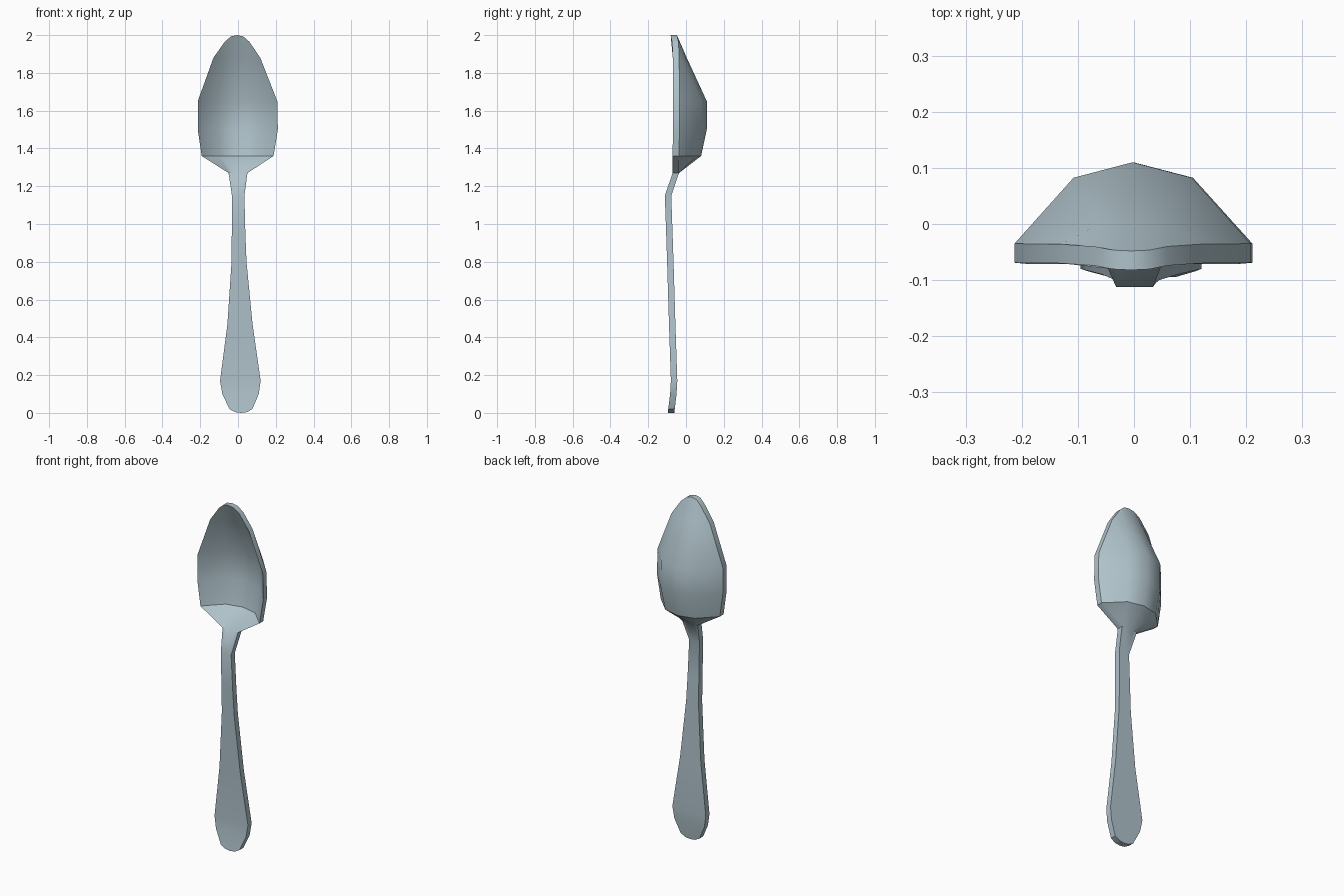
import bpy
import bmesh
import math

cube = bpy.data.objects.get("Cube")
if cube:
    bpy.data.objects.remove(cube, do_unlink=True)

# Blue-grey metal
metal = bpy.data.materials.new("blue grey metal")
metal.use_nodes = True
COLOUR = (0.43, 0.54, 0.59, 1.0)
metal.diffuse_color = COLOUR
metal.node_tree.nodes["Principled BSDF"].inputs["Base Color"].default_value = COLOUR

# Cross-sections from handle end to bowl tip:
# (height, left x, right x, back y at the rim, back y at the middle, middle lift)
SECTIONS = [
    (0.02, -0.045, 0.076, -0.060, -0.062, -0.020),
    (0.10, -0.083, 0.110, -0.050, -0.050, 0),
    (0.17, -0.095, 0.120, -0.046, -0.046, 0),
    (0.47, -0.056, 0.077, -0.056, -0.056, 0),
    (0.80, -0.034, 0.045, -0.066, -0.066, 0),
    (0.95, -0.033, 0.039, -0.071, -0.071, 0),
    (1.15, -0.032, 0.034, -0.078, -0.078, 0),
    (1.27, -0.050, 0.050, -0.037, -0.037, 0),
    (1.36, -0.192, 0.188, -0.037, 0.080, 0),
    (1.50, -0.213, 0.211, -0.035, 0.110, 0),
    (1.65, -0.213, 0.208, -0.035, 0.110, 0),
    (1.88, -0.130, 0.118, -0.036, 0.004, 0),
    (1.965, -0.070, 0.060, -0.040, -0.048, 0.035),
]
# Position across the section, and how much of the bowl depth it reaches
ACROSS = [(0.0, 0.0), (0.25, 0.81), (0.5, 1.0), (0.75, 0.81), (1.0, 0.0)]
THICKNESS = 0.034


def layer(bm, offset):
    """One skin of the spoon as a grid of vertices."""
    return [[bm.verts.new((left + (right - left) * t,
                           rim + (mid - rim) * d - offset,
                           z + lift * d))
             for t, d in ACROSS]
            for z, left, right, rim, mid, lift in SECTIONS]


def bridge(bm, a, b):
    """Quads between two rows of vertices."""
    for i in range(len(a) - 1):
        bm.faces.new((a[i], a[i + 1], b[i + 1], b[i]))


bm = bmesh.new()
back = layer(bm, 0.0)
front = layer(bm, THICKNESS)

# Front and back skins
for skin in (back, front):
    for lower, upper in zip(skin, skin[1:]):
        bridge(bm, lower, upper)

# Rim band: two ends and two sides
for k in (0, -1):
    bridge(bm, back[k], front[k])
    bridge(bm, [row[k] for row in back], [row[k] for row in front])

bmesh.ops.recalc_face_normals(bm, faces=bm.faces[:])
mesh = bpy.data.meshes.new("spoon")
bm.to_mesh(mesh)
bm.free()
mesh.materials.append(metal)

spoon = bpy.data.objects.new("spoon", mesh)
bpy.context.collection.objects.link(spoon)
bpy.ops.object.select_all(action='DESELECT')
spoon.select_set(True)
bpy.context.view_layer.objects.active = spoon
bpy.ops.object.shade_smooth_by_angle(angle=math.radians(38))
